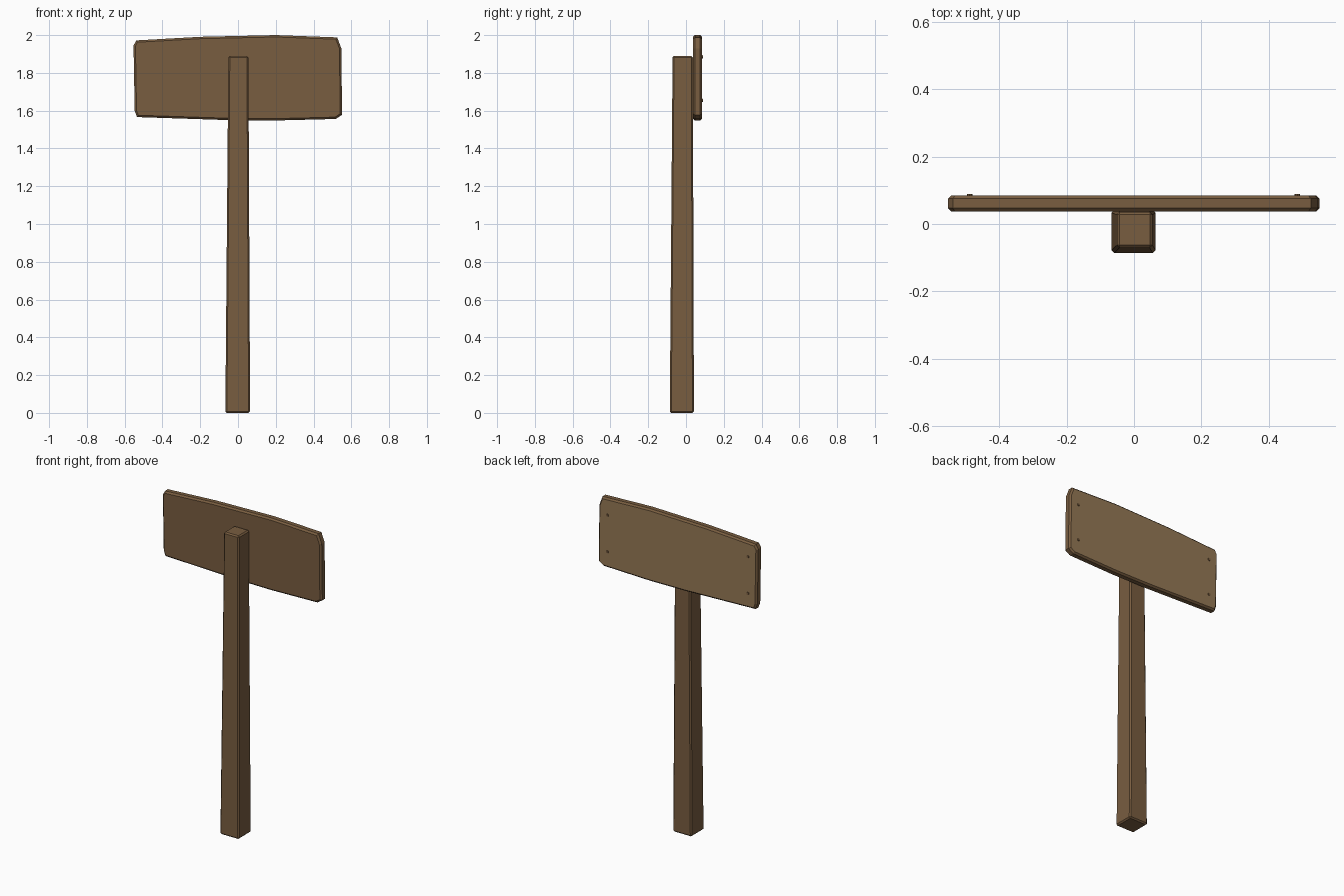
import bpy, bmesh
from math import radians
from mathutils import Matrix

if "Cube" in bpy.data.objects:
    bpy.data.objects.remove(bpy.data.objects["Cube"], do_unlink=True)


def material(name, color):
    m = bpy.data.materials.new(name)
    m.use_nodes = True
    m.diffuse_color = (*color, 1)
    m.node_tree.nodes["Principled BSDF"].inputs["Base Color"].default_value = (*color, 1)
    return m


brown = material("brown wood", (0.19, 0.11, 0.051))
tan = material("tan wood", (0.30, 0.19, 0.092))


def finish(bm, name, materials):
    bmesh.ops.recalc_face_normals(bm, faces=bm.faces)
    mesh = bpy.data.meshes.new(name)
    bm.to_mesh(mesh)
    bm.free()
    for m in materials:
        mesh.materials.append(m)
    obj = bpy.data.objects.new(name, mesh)
    bpy.context.collection.objects.link(obj)
    return obj


def loft(lower, upper):
    """Closed solid between two matching loops."""
    bm = bmesh.new()
    a = [bm.verts.new(p) for p in lower]
    b = [bm.verts.new(p) for p in upper]
    bm.faces.new(a)
    bm.faces.new(b)
    for i in range(len(a)):
        j = (i + 1) % len(a)
        bm.faces.new((a[i], a[j], b[j], b[i]))
    return bm


def bevel(bm, width):
    bmesh.ops.recalc_face_normals(bm, faces=bm.faces)
    bmesh.ops.bevel(bm, geom=bm.edges[:], offset=width, segments=1,
                    profile=0.5, affect='EDGES')


def rectangle(x0, x1, y0, y1, z):
    return [(x0, y0, z), (x1, y0, z), (x1, y1, z), (x0, y1, z)]


# Tapered square post with chamfered edges
bm = loft(rectangle(-0.067, 0.064, -0.086, 0.042, 0),
          rectangle(-0.051, 0.055, -0.071, 0.036, 1.89))
bevel(bm, 0.008)
finish(bm, "post", [brown])

# Uneven board with clipped corners; its back face is the lighter wood
outline = [(-0.553, 1.945), (-0.538, 1.972), (-0.2, 1.991), (0.2, 2.0),
           (0.525, 1.988), (0.547, 1.93), (0.551, 1.578), (0.517, 1.556),
           (0.2, 1.548), (-0.05, 1.55), (-0.535, 1.566), (-0.547, 1.6)]
bm = loft([(x, 0.037, z) for x, z in outline],
          [(x, 0.085, z) for x, z in outline])
bmesh.ops.recalc_face_normals(bm, faces=bm.faces)
rims = [e for e in bm.edges if abs(e.verts[0].co.y - e.verts[1].co.y) < 0.001]
bmesh.ops.bevel(bm, geom=rims, offset=0.01, segments=1, profile=0.5, affect='EDGES')
bm.normal_update()
for f in bm.faces:
    f.material_index = int(f.normal.y > 0.95)
finish(bm, "sign_board", [brown, tan])

# Four peg heads on the back of the board
for side, x in (("left", 0.485), ("right", -0.488)):
    for level, z in (("upper", 1.885), ("lower", 1.655)):
        bm = bmesh.new()
        place = Matrix.Translation((x, 0.084, z)) @ Matrix.Rotation(radians(-90), 4, 'X')
        bmesh.ops.create_cone(bm, cap_ends=True, segments=8, radius1=0.01,
                              radius2=0.008, depth=0.01, matrix=place)
        finish(bm, f"{level}_{side}_peg", [brown])
